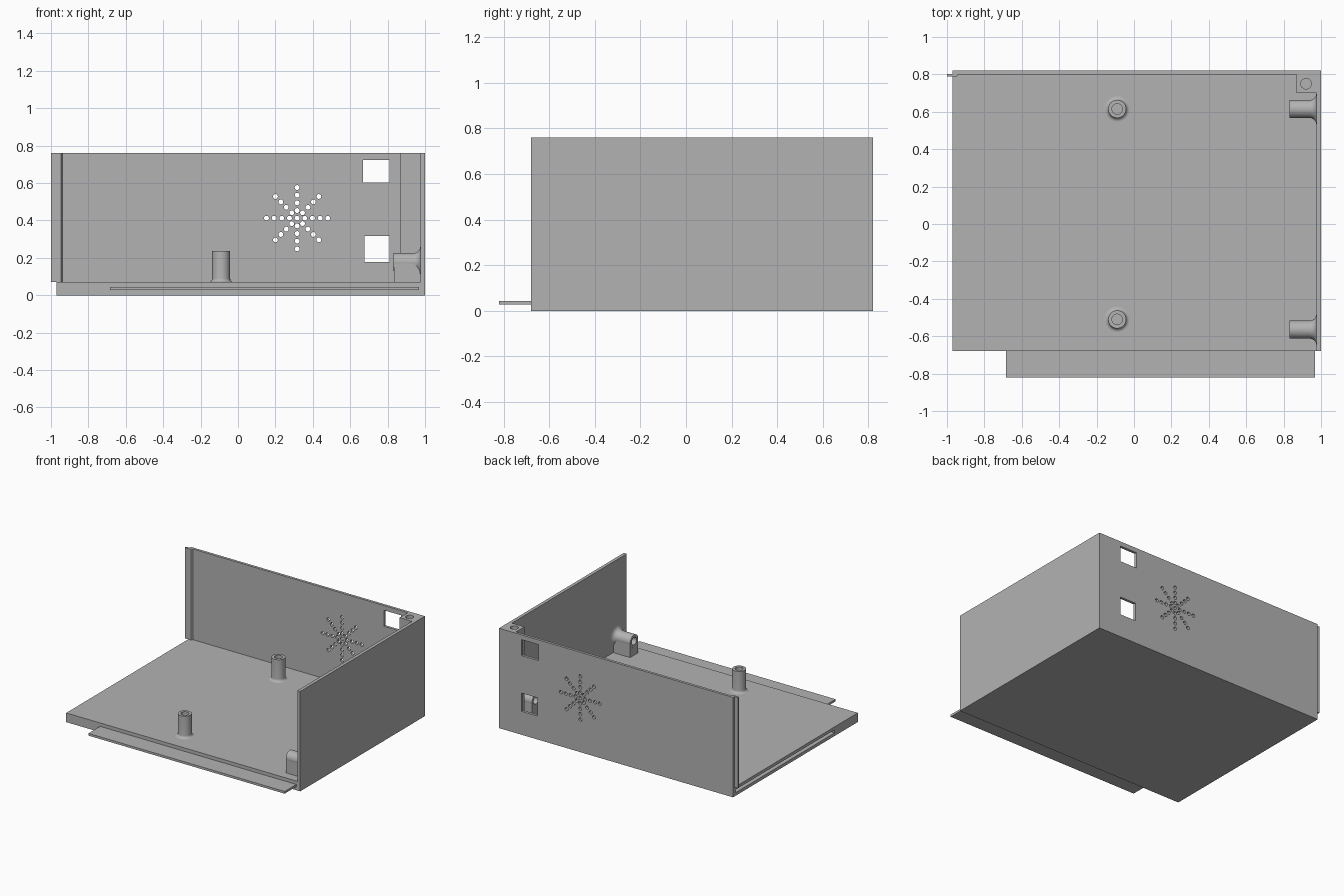
import bpy, bmesh
from math import cos, sin, pi, radians
from mathutils import Matrix, Vector

if "Cube" in bpy.data.objects:
    bpy.data.objects.remove(bpy.data.objects["Cube"])

grey = bpy.data.materials.new("plain grey plastic")
grey.use_nodes = True
colour = (0.45, 0.45, 0.45, 1)
grey.diffuse_color = colour
grey.node_tree.nodes["Principled BSDF"].inputs["Base Color"].default_value = colour


def finish(bm, name, smooth=False):
    bmesh.ops.recalc_face_normals(bm, faces=bm.faces)
    mesh = bpy.data.meshes.new(name)
    bm.to_mesh(mesh)
    bm.free()
    mesh.materials.append(grey)
    obj = bpy.data.objects.new(name, mesh)
    bpy.context.collection.objects.link(obj)
    if smooth:
        bpy.ops.object.select_all(action='DESELECT')
        obj.select_set(True)
        bpy.context.view_layer.objects.active = obj
        bpy.ops.object.shade_smooth_by_angle(angle=radians(35))
    return obj


def box(name, x, y, z):
    bm = bmesh.new()
    spans = (x, y, z)
    centre = Vector([(a + b) / 2 for a, b in spans])
    size = Matrix.Diagonal([b - a for a, b in spans] + [1])
    bmesh.ops.create_cube(bm, size=1, matrix=Matrix.Translation(centre) @ size)
    return finish(bm, name)


def cylinders(name, centres, radius, depth, turn=Matrix(), segments=16):
    bm = bmesh.new()
    for c in centres:
        bmesh.ops.create_cone(bm, cap_ends=True, segments=segments, radius1=radius,
                              radius2=radius, depth=depth,
                              matrix=Matrix.Translation(c) @ turn)
    return finish(bm, name)


def cut(obj, cutters):
    for c in cutters:
        c.hide_render = True
        mod = obj.modifiers.new("cut", 'BOOLEAN')
        mod.operation, mod.solver, mod.object = 'DIFFERENCE', 'EXACT', c
    graph = bpy.context.evaluated_depsgraph_get()
    mesh = bpy.data.meshes.new_from_object(obj.evaluated_get(graph))
    obj.modifiers.clear()
    obj.data = mesh
    for c in cutters:
        bpy.data.objects.remove(c)


def standoff(name, matrix, length, fillet, radius=0.048, bore=0.028, bore_depth=0.12):
    """Hollow round peg with a concave flare where it meets its base."""
    profile = [(radius + fillet * (1 - sin(t * pi / 12)), fillet * (1 - cos(t * pi / 12)))
               for t in range(7)]
    profile += [(radius, length), (bore, length),
                (bore, length - bore_depth), (0, length - bore_depth)]
    bm = bmesh.new()
    verts = [bm.verts.new((r, 0, h)) for r, h in profile]
    edges = [bm.edges.new(pair) for pair in zip(verts, verts[1:])]
    bmesh.ops.spin(bm, geom=verts + edges, axis=(0, 0, 1), cent=(0, 0, 0),
                   angle=2 * pi, steps=40)
    bmesh.ops.remove_doubles(bm, verts=bm.verts, dist=0.0001)
    bmesh.ops.recalc_face_normals(bm, faces=bm.faces)
    bmesh.ops.transform(bm, matrix=matrix, verts=bm.verts)
    return finish(bm, name, smooth=True)


# Shell: floor, back wall and left wall from one block
shell = box("case_shell", (-0.97, 1), (-0.68, 0.82), (0, 0.76))
hollow = box("hollow", (-1.5, 0.975), (-1.5, 0.8), (0.07, 1.5))
slot = box("side_slot", (-1.2, -0.83), (-0.40, 0.79), (0.024, 0.047))
upper_window = box("upper_window", (0.667, 0.811), (0.7, 0.9), (0.602, 0.724))
lower_window = box("lower_window", (0.675, 0.811), (0.7, 0.9), (0.178, 0.317))

# Star of small round vents: a centre hole and eight arms
centres = [Vector((0.316, 0.81, 0.412))]
for arm in range(8):
    a = arm * pi / 4
    centres += [centres[0] + Vector((cos(a), 0, sin(a))) * 0.041 * k for k in range(1, 5)]
vents = cylinders("vents", centres, 0.013, 0.1, Matrix.Rotation(pi / 2, 4, 'X'))
cut(shell, [hollow, slot, upper_window, lower_window, vents])

# Front tongue
box("front_tongue", (-0.685, 0.967), (-0.82, -0.675), (0.027, 0.044))

# Upright tongue on the free end of the back wall, chamfered inside
bm = bmesh.new()
outline = [(-1, 0.788), (-0.947, 0.788), (-0.937, 0.803), (-1, 0.803)]
face = bm.faces.new([bm.verts.new((x, y, 0.07)) for x, y in outline])
top = bmesh.ops.extrude_face_region(bm, geom=[face])["geom"]
bmesh.ops.translate(bm, vec=(0, 0, 0.69),
                    verts=[v for v in top if isinstance(v, bmesh.types.BMVert)])
finish(bm, "wall_tongue")

# Corner screw post
post = box("corner_post", (0.87, 0.975), (0.7, 0.8), (0.07, 0.76))
cut(post, [cylinders("post_bore", [Vector((0.92, 0.75, 0.76))], 0.028, 0.5, segments=32)])

# Floor standoffs and wall standoffs with their supports
for place, y, wall_y in (("front", -0.51, -0.565), ("back", 0.615, 0.615)):
    standoff(place + "_floor_standoff", Matrix.Translation((-0.09, y, 0.07)), 0.167, 0.02)
    sideways = Matrix.Translation((0.975, wall_y, 0.178)) @ Matrix.Rotation(-pi / 2, 4, 'Y')
    standoff(place + "_wall_standoff", sideways, 0.143, 0.036)
    support = box(place + "_standoff_support", (0.833, 0.975),
                  (wall_y - 0.047, wall_y + 0.047), (0.07, 0.178))
    round_seat = cylinders("seat", [Vector((0.9, wall_y, 0.178))], 0.046, 0.4,
                           Matrix.Rotation(pi / 2, 4, 'Y'), 40)
    cut(support, [round_seat])
